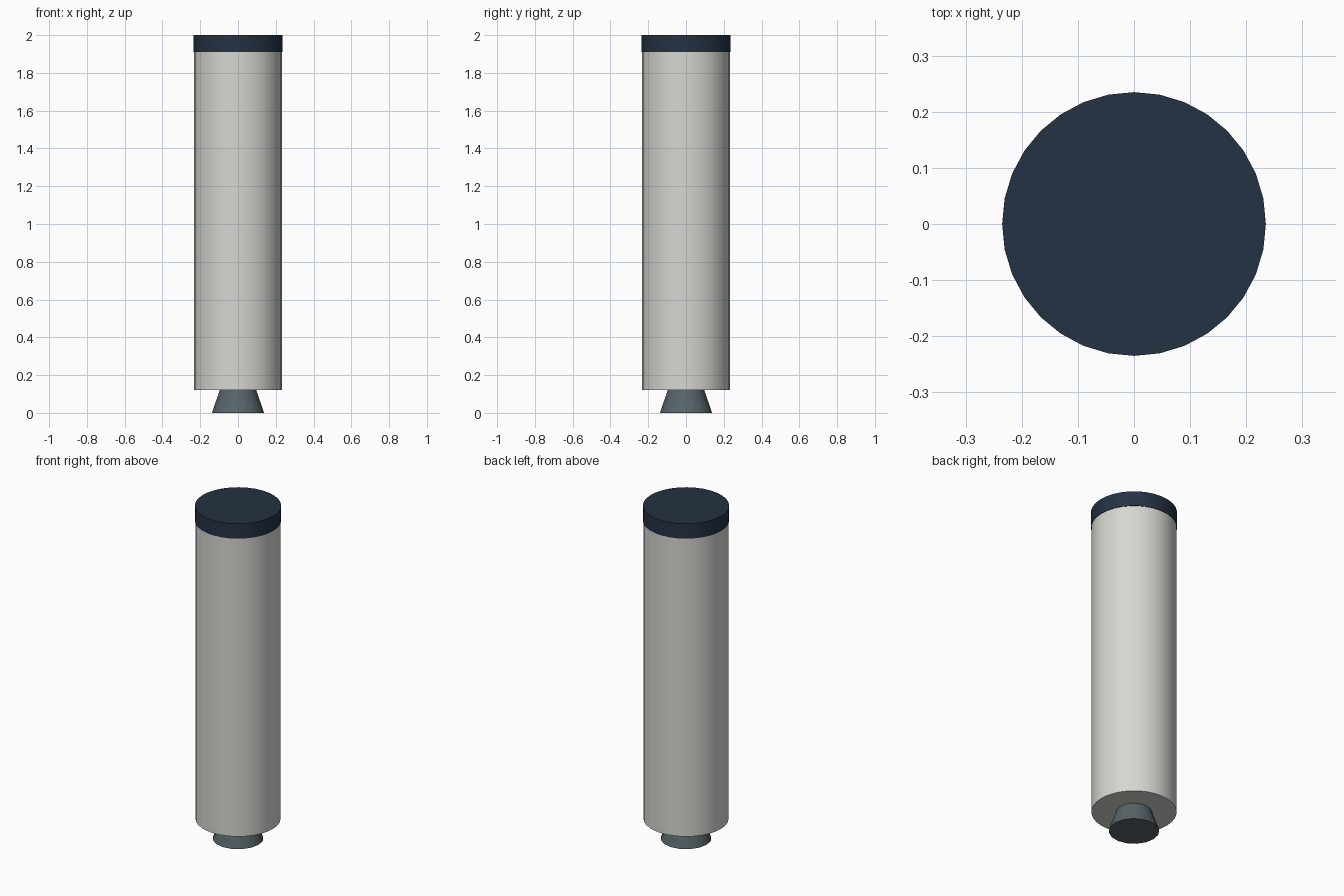
import bpy, math

if "Cube" in bpy.data.objects:
    bpy.data.objects.remove(bpy.data.objects["Cube"])


def material(name, rgb):
    m = bpy.data.materials.new(name)
    m.diffuse_color = (*rgb, 1)
    m.use_nodes = True
    m.node_tree.nodes["Principled BSDF"].inputs["Base Color"].default_value = m.diffuse_color
    return m


def drum(name, sides, r_bottom, r_top, z0, z1, mat):
    """Capped upright cylinder or cone, smooth round the side with sharp rims."""
    bpy.ops.mesh.primitive_cone_add(vertices=sides, radius1=r_bottom, radius2=r_top,
                                    depth=z1 - z0, location=(0, 0, (z0 + z1) / 2))
    ob = bpy.context.object
    ob.name = name
    ob.data.materials.append(mat)
    bpy.ops.object.shade_smooth_by_angle(angle=math.radians(35))
    return ob


white = material("warm white", (0.68, 0.68, 0.64))
navy = material("dark navy", (0.018, 0.032, 0.056))
steel = material("dark steel", (0.095, 0.125, 0.14))

# Engine nozzle, flared at the bottom
drum("nozzle", 16, 0.138, 0.097, 0.0, 0.12, steel)
# Main tank
drum("body", 32, 0.232, 0.232, 0.12, 1.95, white)
# Top collar, slightly wider than the tank
drum("top_collar", 32, 0.235, 0.235, 1.91, 2.0, navy)
